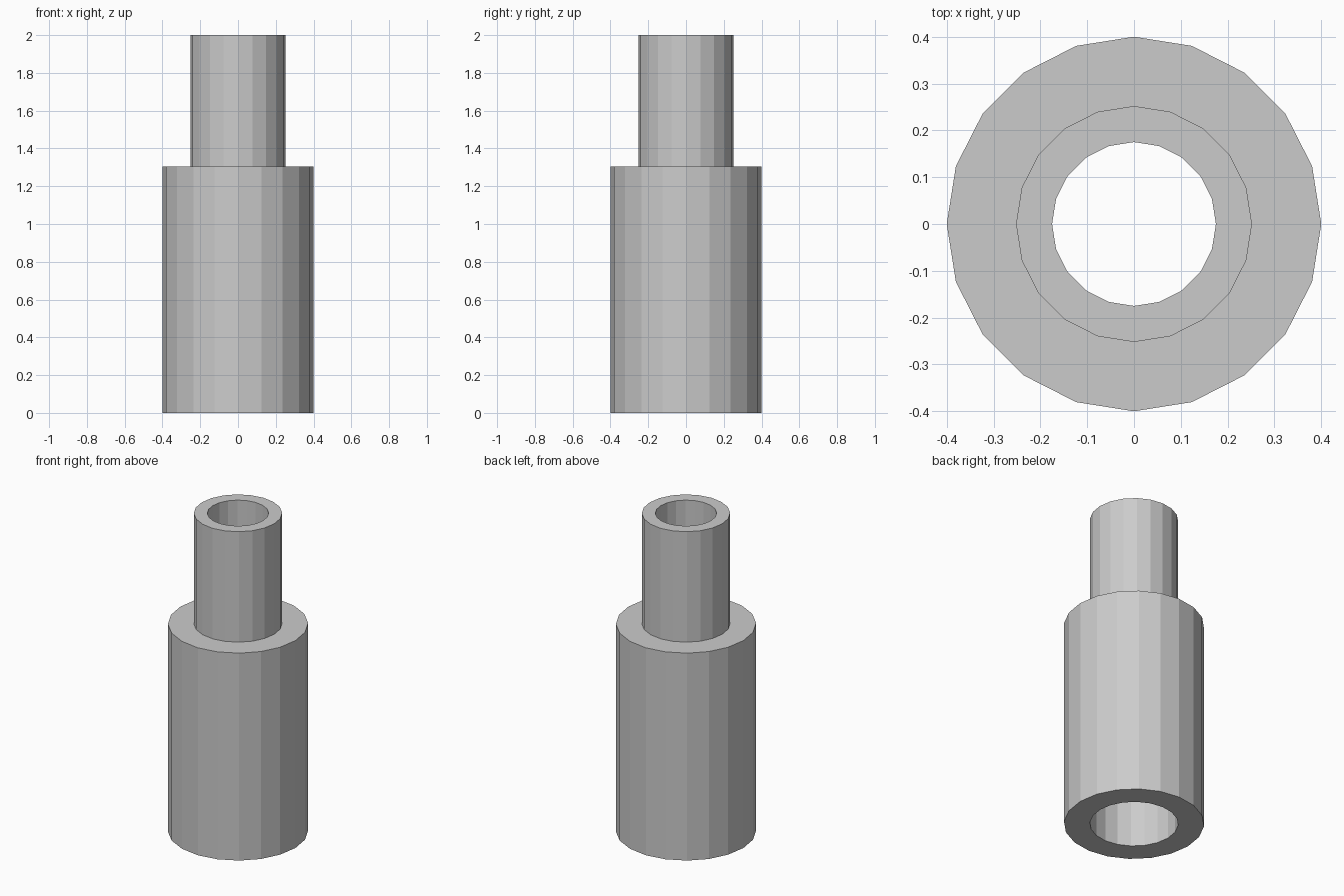
import bpy
import bmesh
from math import cos, sin, tau

if "Cube" in bpy.data.objects:
    bpy.data.objects.remove(bpy.data.objects["Cube"])

SIDES = 20


def tube(name, outer, inner, z0, z1):
    """Flat-shaded hollow cylinder with open bore."""
    bm = bmesh.new()
    profile = [(outer, z0), (outer, z1), (inner, z1), (inner, z0)]
    rings = [[bm.verts.new((r * cos(tau * i / SIDES), r * sin(tau * i / SIDES), z))
              for i in range(SIDES)] for r, z in profile]
    for k in range(4):
        a, b = rings[k], rings[(k + 1) % 4]
        for i in range(SIDES):
            j = (i + 1) % SIDES
            bm.faces.new((a[i], a[j], b[j], b[i]))
    bmesh.ops.recalc_face_normals(bm, faces=bm.faces)
    mesh = bpy.data.meshes.new(name)
    bm.to_mesh(mesh)
    bm.free()
    obj = bpy.data.objects.new(name, mesh)
    bpy.context.collection.objects.link(obj)
    return obj


# Wide lower sleeve, whose bore matches the outside of the neck
tube("lower_sleeve", 0.40, 0.252, 0.0, 1.305)

# Narrow upper neck
tube("upper_neck", 0.252, 0.175, 1.305, 2.0)
